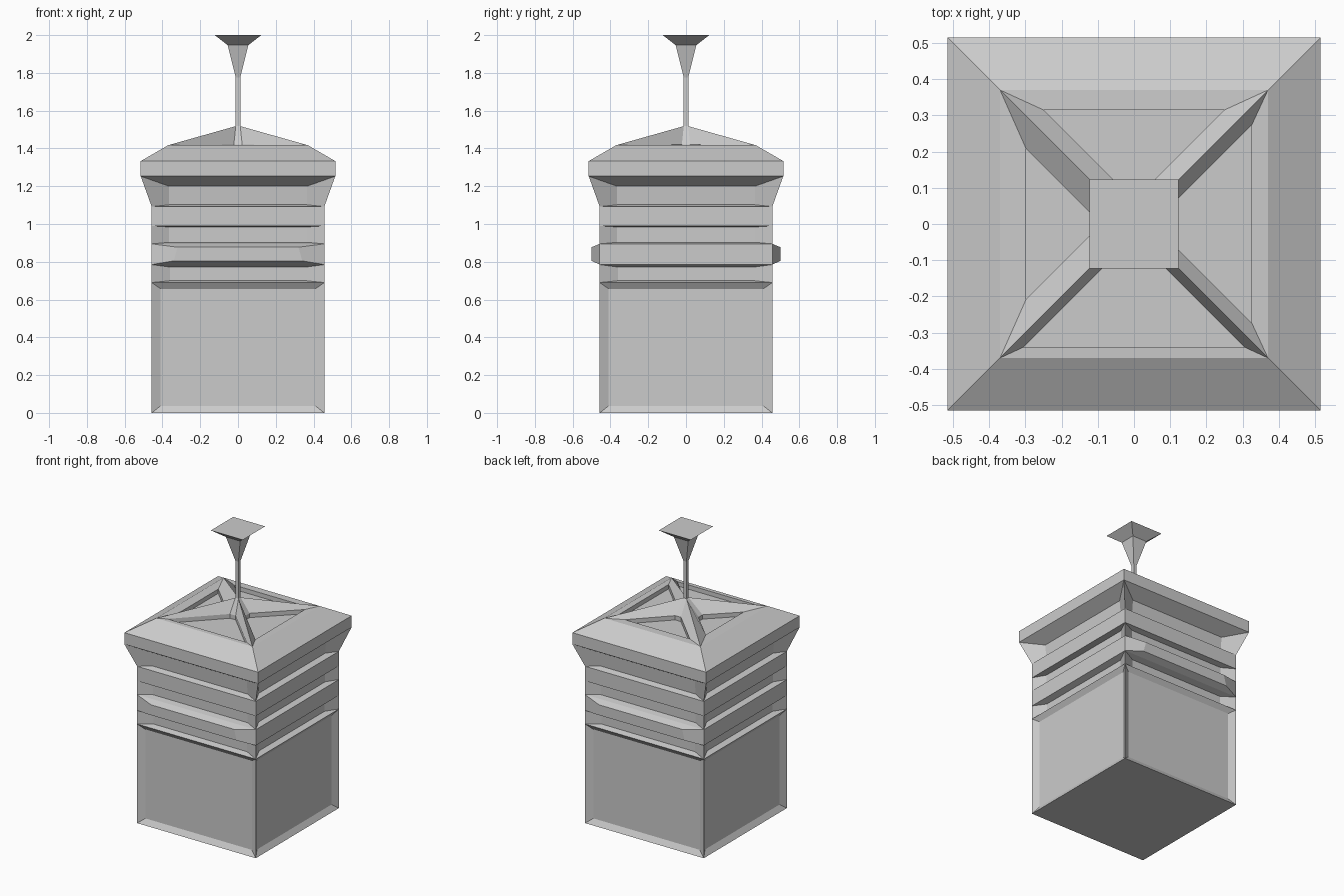
import bpy, bmesh
from mathutils import Vector, Matrix
from math import radians

if "Cube" in bpy.data.objects:
    bpy.data.objects.remove(bpy.data.objects["Cube"])

FRONT, RIGHT, BACK, LEFT = range(4)


def trapezoid(w0, d0, z0, w1, d1, z1):
    """Front-facing panel: half width, distance from the axis and height, bottom then top."""
    return [Vector((-w0, -d0, z0)), Vector((w0, -d0, z0)),
            Vector((w1, -d1, z1)), Vector((-w1, -d1, z1))]


def square_stack(name, rings, panels=None, drop=0, cap_bottom=False, cap_top=False):
    """Stack square rings (half size, z); panels push an inset face in or out on a band,
    and drop sinks that face straight down."""
    panels = panels or {}
    bm = bmesh.new()

    def face(points):
        return bm.faces.new([bm.verts.new(p) for p in points])

    def border(outer, inner):
        for j in range(4):
            k = (j + 1) % 4
            face((outer[j], outer[k], inner[k], inner[j]))

    for i, ((a, z0), (b, z1)) in enumerate(zip(rings, rings[1:])):
        for side in range(4):
            rot = Matrix.Rotation(radians(90 * side), 3, 'Z')
            outer = [rot @ p for p in trapezoid(a, a, z0, b, b, z1)]
            spec = panels.get((i, side), panels.get(i))
            if spec is None:
                face(outer)
                continue
            inner = [rot @ p for p in trapezoid(*spec)]
            border(outer, inner)
            if drop:
                sunk = [p - Vector((0, 0, drop)) for p in inner]
                border(inner, sunk)
                inner = sunk
            face(inner)
    for want, (h, z), flip in ((cap_bottom, rings[0], -1), (cap_top, rings[-1], 1)):
        if want:
            face([Vector((x * h, y * h * flip, z))
                  for x, y in ((-1, -1), (1, -1), (1, 1), (-1, 1))])
    bmesh.ops.remove_doubles(bm, verts=bm.verts, dist=0.0005)
    mesh = bpy.data.meshes.new(name)
    bm.to_mesh(mesh)
    bm.free()
    obj = bpy.data.objects.new(name, mesh)
    bpy.context.collection.objects.link(obj)
    return obj


# Body: shallow recessed lower panels, then ridges separated by grooves
H = 0.457
G = 0.415
body_rings = [(H, 0), (H, 0.69), (H, 0.785), (H, 0.895), (H, 0.99), (H, 1.092), (0.515, 1.253)]
bump = (0.34, 0.50, 0.805, 0.32, 0.50, 0.877)
body_panels = {
    0: (0.41, 0.434, 0.037, 0.41, 0.434, 0.657),
    1: (0.36, G, 0.70, 0.36, G, 0.772),
    (2, FRONT): bump,
    (2, BACK): bump,
    3: (0.365, G, 0.903, 0.365, G, 0.984),
    5: (0.365, G, 1.102, 0.365, G + 0.01, 1.20),
}
square_stack("body", body_rings, body_panels, cap_bottom=True)

# Roof: rim, bevel and four sunken panels between diagonal ribs
roof_rings = [(0.515, 1.253), (0.515, 1.333), (0.37, 1.417), (0.012, 1.518)]
roof_panels = {}
for side, rib, reach in ((FRONT, 0.035, 0.34), (RIGHT, 0.052, 0.325),
                         (BACK, 0.065, 0.315), (LEFT, 0.09, 0.298)):
    roof_panels[(2, side)] = (reach - rib, reach, 1.418, 0.022, 0.022 + rib, 1.42)
square_stack("roof", roof_rings, roof_panels, drop=0.03)

# Finial: thin square stem flaring to a flat top
finial_rings = [(0.012, 1.518), (0.012, 1.776), (0.055, 1.947), (0.123, 2.0)]
square_stack("finial", finial_rings, cap_top=True)
